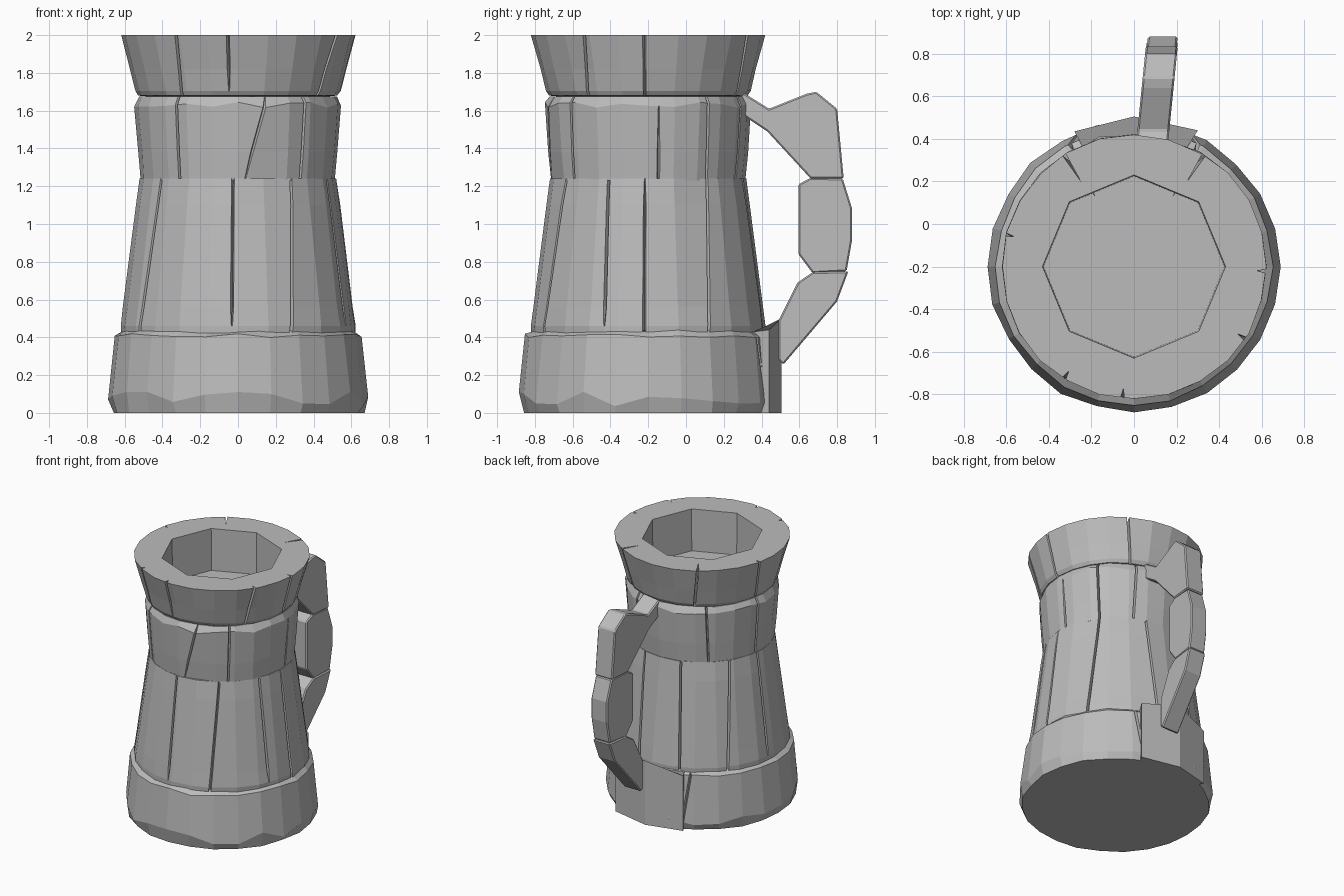
import bpy, bmesh, math, random
from mathutils import Vector

random.seed(4)
if "Cube" in bpy.data.objects:
    bpy.data.objects.remove(bpy.data.objects["Cube"], do_unlink=True)

stone = bpy.data.materials.new("plain_grey")
stone.use_nodes = True
stone.diffuse_color = (0.5, 0.5, 0.5, 1)
shader = stone.node_tree.nodes["Principled BSDF"]
shader.inputs["Base Color"].default_value = stone.diffuse_color
shader.inputs["Roughness"].default_value = 0.8
CENTRE = Vector((0, -0.2, 0))


def finish(name, bm):
    bmesh.ops.recalc_face_normals(bm, faces=bm.faces)
    mesh = bpy.data.meshes.new(name)
    bm.to_mesh(mesh)
    bm.free()
    mesh.materials.append(stone)
    obj = bpy.data.objects.new(name, mesh)
    bpy.context.collection.objects.link(obj)
    return obj


def chipped_ring(z, r, sides, chip):
    """Corner points of one polygon ring, roughened by chip (radial, vertical)."""
    ring = []
    for i in range(sides):
        a = math.tau * i / sides
        rr = r - random.uniform(0, chip[0])
        zz = z + random.uniform(-chip[1], chip[1])
        ring.append(Vector((rr * math.cos(a), rr * math.sin(a), zz)))
    return ring


def on_ring(ring, degrees):
    """Point on the ring's straight edges at an angle."""
    t = (degrees % 360) / 360 * len(ring)
    i = int(t)
    return ring[i % len(ring)].lerp(ring[(i + 1) % len(ring)], t - i)


def band(name, rows, cracks, hollow=False):
    """Stack of rings with V-shaped cracks.
    rows: (z, radius, sides, chip); cracks: (low angle, high angle, z0, z1, depth)."""
    outer = [r for r in rows if r[2] > 8]
    zlo, zhi = outer[0][0], outer[-1][0]
    columns = []
    for i in range(24):
        a = i * 15
        clear = all(not (min(c[0], c[1]) % 360 - 1.3 < a < max(c[0], c[1]) % 360 + 1.3)
                    for c in cracks)
        if clear:
            columns.append((a, None, 0))
    for c in cracks:
        mid = (c[0] + c[1]) / 2 % 360
        columns += [(mid + k * 0.01, c, k) for k in (-1, 0, 1)]
    columns.sort(key=lambda col: col[0])

    bm = bmesh.new()
    loops = []
    for z, r, sides, chip in rows:
        ring = chipped_ring(z, r, sides, chip)
        loop = []
        for a, crack, k in columns:
            depth = 0
            if crack:
                lo, hi, z0, z1, d = crack
                f = (z - zlo) / (zhi - zlo)
                opened = z0 - 0.01 <= z <= z1 + 0.01 and sides > 8
                a = lo + (hi - lo) * f + k * (0.8 if opened else 0.3)
                depth = d if opened and k == 0 else 0
            p = on_ring(ring, a)
            scale = 1 - depth / r
            loop.append(bm.verts.new(Vector((p.x * scale, p.y * scale, p.z)) + CENTRE))
        loops.append(loop)
    pairs = list(zip(loops, loops[1:]))
    if hollow:
        pairs.append((loops[-1], loops[0]))
    else:
        bm.faces.new(loops[0])
        bm.faces.new(loops[-1])
    n = len(columns)
    for a, b in pairs:
        for i in range(n):
            j = (i + 1) % n
            bm.faces.new((a[i], a[j], b[j], b[i]))
    return finish(name, bm)


NONE, FINE, ROUGH = (0, 0), (0.006, 0), (0.02, 0.012)

# Heavy foot with a chipped lower edge
band("base_band", [(0, 0.675, 24, ROUGH[:1] + (0,)), (0.075, 0.69, 24, (0.012, 0.04)),
                   (0.41, 0.655, 24, (0.01, 0.012)), (0.435, 0.625, 24, ROUGH[:1] + (0.005,))],
     [(68, 62, 0, 0.5, 0.03), (112, 118, 0, 0.5, 0.03)])

# Tapering lower staves
band("lower_staves", [(0.42, 0.62, 24, NONE), (0.46, 0.625, 24, FINE), (0.56, 0.612, 24, FINE),
                      (1.1, 0.542, 24, FINE), (1.24, 0.522, 24, FINE)],
     [(-147, -142, 0.42, 1.24, 0.035), (-93, -93, 0.56, 1.24, 0.035),
      (-63, -57, 0.42, 1.24, 0.035), (-22, -24, 0.5, 1.24, 0.035),
      (-2, -2, 0.42, 1.1, 0.035), (31, 37, 0.42, 1.24, 0.035),
      (79, 74, 0.42, 1.24, 0.035), (110, 108, 0.42, 1.24, 0.035),
      (142, 147, 0.42, 1.24, 0.035), (174, 174, 0.5, 1.24, 0.035)])

# Short upper staves; the top closes the inside of the mug
band("upper_staves", [(1.23, 0.518, 24, FINE), (1.38, 0.53, 24, FINE),
                      (1.63, 0.55, 24, (0.008, 0.015)), (1.675, 0.53, 24, (0.015, 0))],
     [(-127, -127, 1.23, 1.7, 0.035), (-50, -49, 1.23, 1.7, 0.035),
      (-86, -74, 1.38, 1.64, 0.02), (6, 6, 1.23, 1.38, 0.03),
      (37, 36, 1.23, 1.7, 0.035), (64, 66, 1.23, 1.7, 0.035),
      (130, 128, 1.23, 1.7, 0.035), (172, 172, 1.23, 1.7, 0.035)])

# Flared rim with an eight-sided opening
band("flared_rim", [(1.68, 0.53, 24, FINE), (1.705, 0.545, 24, FINE), (1.82, 0.575, 24, FINE),
                    (2.0, 0.625, 24, (0.008, 0)), (2.0, 0.43, 8, NONE), (1.67, 0.425, 8, NONE)],
     [(61, 58, 1.68, 2, 0.15), (119, 122, 1.68, 2, 0.15), (-2, -2, 1.68, 2, 0.04),
      (-37, -33, 1.68, 2, 0.04), (-124, -122, 1.68, 2, 0.04), (-95, -95, 1.82, 2, 0.04),
      (170, 166, 1.68, 2, 0.04)], hollow=True)


# Raised slab at the back of the foot
bm = bmesh.new()
outline = [(-0.24, 0.36, 0.43), (-0.28, 0.435, 0.43), (0, 0.505, 0.5),
           (0.3, 0.44, 0.44), (0.25, 0.36, 0.43)]
low = [bm.verts.new((x, y, 0)) for x, y, z in outline]
high = [bm.verts.new((x, y, z)) for x, y, z in outline]
bm.faces.new(low)
bm.faces.new(high)
for i in range(len(low)):
    j = (i + 1) % len(low)
    bm.faces.new((low[i], low[j], high[j], high[i]))
finish("base_back_slab", bm)


def handle_block(name, profile, half_width):
    """Side profile (y, z) extruded across, leaning slightly to the left."""
    bm = bmesh.new()
    sides = []
    for s in (-1, 1):
        sides.append([bm.verts.new((0.09 + (y - 0.43) * 0.1 + s * half_width, y, z))
                      for y, z in profile])
        bm.faces.new(sides[-1])
    n = len(profile)
    for i in range(n):
        j = (i + 1) % n
        bm.faces.new((sides[0][i], sides[0][j], sides[1][j], sides[1][i]))
    obj = finish(name, bm)
    bevel = obj.modifiers.new("worn_edges", "BEVEL")
    bevel.width = 0.008
    bevel.segments = 1


# Handle of three carved blocks
handle_block("handle_top", [(0.28, 1.71), (0.44, 1.61), (0.64, 1.69), (0.69, 1.7), (0.8, 1.61),
                            (0.835, 1.24), (0.66, 1.24), (0.43, 1.49), (0.28, 1.59)], 0.075)
handle_block("handle_middle", [(0.595, 1.21), (0.66, 1.245), (0.83, 1.24), (0.88, 1.08),
                               (0.88, 0.92), (0.85, 0.75), (0.67, 0.74), (0.595, 0.84)], 0.07)
handle_block("handle_bottom", [(0.59, 0.69), (0.67, 0.745), (0.86, 0.75), (0.8, 0.59),
                               (0.515, 0.255), (0.49, 0.28), (0.49, 0.49)], 0.073)
